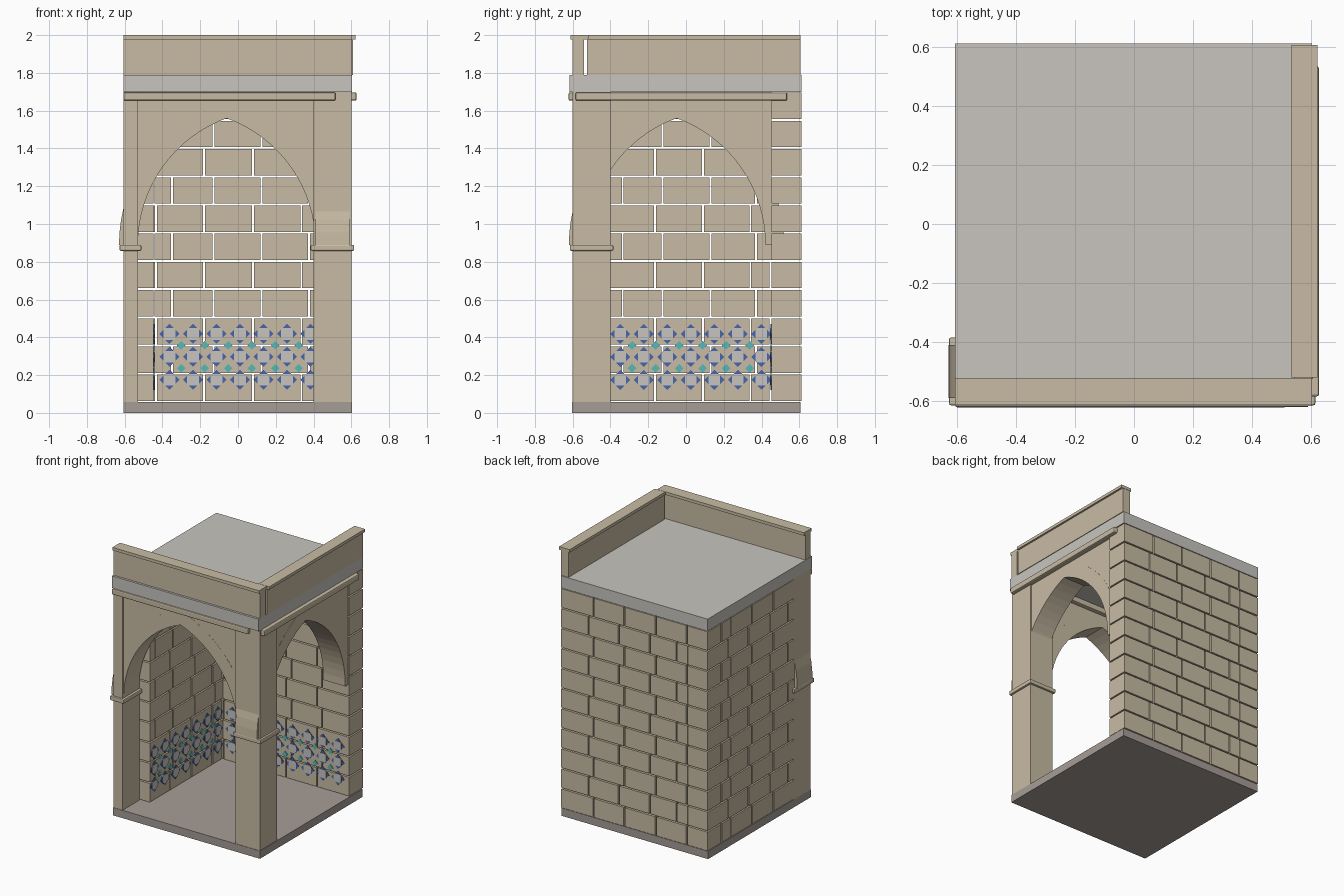
import bpy, bmesh
from math import sin, cos, atan2, sqrt

if "Cube" in bpy.data.objects:
    bpy.data.objects.remove(bpy.data.objects["Cube"])


def material(name, r, g, b):
    m = bpy.data.materials.new(name)
    m.use_nodes = True
    m.diffuse_color = (r, g, b, 1)
    m.node_tree.nodes["Principled BSDF"].inputs["Base Color"].default_value = (r, g, b, 1)
    return m


SAND = material("sandstone", .58, .50, .37)
GREY = material("pale_grey", .58, .56, .52)
FLOOR = material("floor_stone", .38, .335, .305)
BLUE = material("glaze_blue", .065, .13, .40)
TEAL = material("glaze_teal", .09, .48, .48)


# Profiles lie in (u, z); these place them facing the front or the side
def facing_front(u, z, d):
    return (u, d, z)


def facing_side(u, z, d):
    return (d, u, z)


def prism(bm, pts, place, d0, d1):
    ends = [[bm.verts.new(place(u, z, d)) for u, z in pts] for d in (d0, d1)]
    n = len(pts)
    for ring in ends:
        bm.faces.new(ring)
    for i in range(n):
        j = (i + 1) % n
        bm.faces.new((ends[0][i], ends[0][j], ends[1][j], ends[1][i]))


def rect(u0, u1, z0, z1):
    return [(u0, z0), (u1, z0), (u1, z1), (u0, z1)]


def finish(name, bm, mat, bevel=0):
    bmesh.ops.recalc_face_normals(bm, faces=bm.faces)
    me = bpy.data.meshes.new(name)
    bm.to_mesh(me)
    bm.free()
    ob = bpy.data.objects.new(name, me)
    bpy.context.collection.objects.link(ob)
    me.materials.append(mat)
    if bevel:
        mod = ob.modifiers.new("soft_edge", 'BEVEL')
        mod.width, mod.segments = bevel, 2
    return ob


def box(name, x, y, z, mat=SAND, bevel=0):
    bm = bmesh.new()
    prism(bm, rect(*x, *z), facing_front, *y)
    return finish(name, bm, mat, bevel)


# Floor, roof and corner columns
BASE, EAVE, ROOF = .058, 1.70, 1.79
box("floor_slab", (-.607, .603), (-.603, .607), (0, BASE), FLOOR)
box("roof_slab", (-.607, .603), (-.618, .612), (EAVE, ROOF), GREY)
box("right_column", (.40, .60), (-.60, -.40), (BASE, EAVE))
box("left_column", (-.607, -.53), (-.60, -.40), (BASE, EAVE))
box("right_capital", (.385, .615), (-.615, -.385), (.858, .89), SAND, .006)
box("left_capital", (-.627, -.512), (-.615, -.385), (.858, .89), SAND, .006)

# Cornices under the roof slab, and the two parapets with their caps
box("front_cornice", (-.607, .517), (-.622, -.378), (1.653, 1.697), SAND, .008)
box("side_cornice", (.378, .628), (-.585, .535), (1.653, 1.697), SAND, .008)
box("front_parapet", (-.605, .603), (-.602, -.54), (ROOF, 1.98))
box("front_parapet_cap", (-.607, .603), (-.612, -.522), (1.978, 2))
box("side_parapet", (.545, .608), (-.525, .605), (ROOF, 1.98))
box("side_parapet_cap", (.535, .622), (-.52, .607), (1.978, 2))

# Pointed arches: each side is an arc centred beyond the middle line
SPRING, HALF, RISE, BAND = .89, .47, .67, .10
OFF = (RISE ** 2 - HALF ** 2) / (2 * HALF)
RADIUS = HALF + OFF


def pointed(centre, radius, steps=16):
    top = atan2(sqrt(radius ** 2 - OFF ** 2), OFF)
    half = [(radius * cos(top * i / steps) - OFF, SPRING + radius * sin(top * i / steps))
            for i in range(steps + 1)]
    return [(centre + u, z) for u, z in half] + [(centre - u, z) for u, z in half[-2::-1]]


def arch(name, centre, place, d0, d1, left, right):
    bm = bmesh.new()
    outer, inner = pointed(centre, RADIUS + BAND), pointed(centre, RADIUS)
    prism(bm, outer + inner[::-1], place, d0, d1)
    finish(name + "_arch", bm, SAND)
    # Wall filling above the arch, clipped to the opening
    curve = [p for p in pointed(centre, RADIUS + BAND * .5, 24) if left < p[0] < right]
    bm = bmesh.new()
    pts = [(right, EAVE), (right, curve[0][1])] + curve + [(left, curve[-1][1]), (left, EAVE)]
    prism(bm, pts, place, d0 + .001, d1 - .001)
    finish(name + "_spandrel", bm, SAND)


arch("front", -.06, facing_front, -.59, -.41, -.535, .405)
arch("side", -.05, facing_side, .41, .59, -.405, .452)

# Brick walls: open joints, alternate courses interlock at the corner
COURSES, GAP = 11, .005
STEP = (EAVE - BASE) / COURSES


def brick_wall(name, place, d0, d1, even, odd):
    bm = bmesh.new()
    for row in range(COURSES):
        cuts = odd if row % 2 else even
        z = BASE + row * STEP
        for a, b in zip(cuts, cuts[1:]):
            prism(bm, rect(a + GAP, b - GAP, z + GAP, z + STEP - GAP), place, d0, d1)
    finish(name, bm, SAND)


brick_wall("back_wall", facing_front, .452, .612,
           (-.612, -.435, -.18, .08, .335, .605), (-.447, -.35, -.13, .125, .375, .605))
brick_wall("left_wall", facing_side, -.607, -.447,
           (-.405, -.165, .09, .34, .447), (-.405, -.335, -.125, .13, .37, .617))

# Glazed tile band on the inner wall faces
PITCH, TIP, CLIP = .1245, .053, .031
SIDE = TIP - CLIP


def diamond(u, z, r):
    return [(u + r, z), (u, z + r), (u - r, z), (u, z - r)]


def octagon(u, z):
    corner = [(CLIP, SIDE), (SIDE, CLIP)]
    pts = corner + [(-a, b) for a, b in corner[::-1]]
    pts += [(-a, -b) for a, b in pts]
    return [(u + a, z + b) for a, b in pts]


def tile_band(name, place, start, count, face, out):
    stars, centres, studs = bmesh.new(), bmesh.new(), bmesh.new()
    for col in range(count):
        for row in range(3):
            u, z = start + col * PITCH, .175 + row * .1215
            prism(stars, diamond(u, z, TIP), place, face, face + out * .005)
            prism(centres, octagon(u, z), place, face, face + out * .007)
            if row < 2 and col < count - 1:
                prism(studs, diamond(u + PITCH / 2, z + .061, .023), place, face, face + out * .005)
    finish(name + "_stars", stars, BLUE)
    finish(name + "_centres", centres, GREY)
    finish(name + "_studs", studs, TEAL)


tile_band("back_tile", facing_front, -.363, 8, .452, -1)
tile_band("left_tile", facing_side, -.348, 7, -.447, 1)
